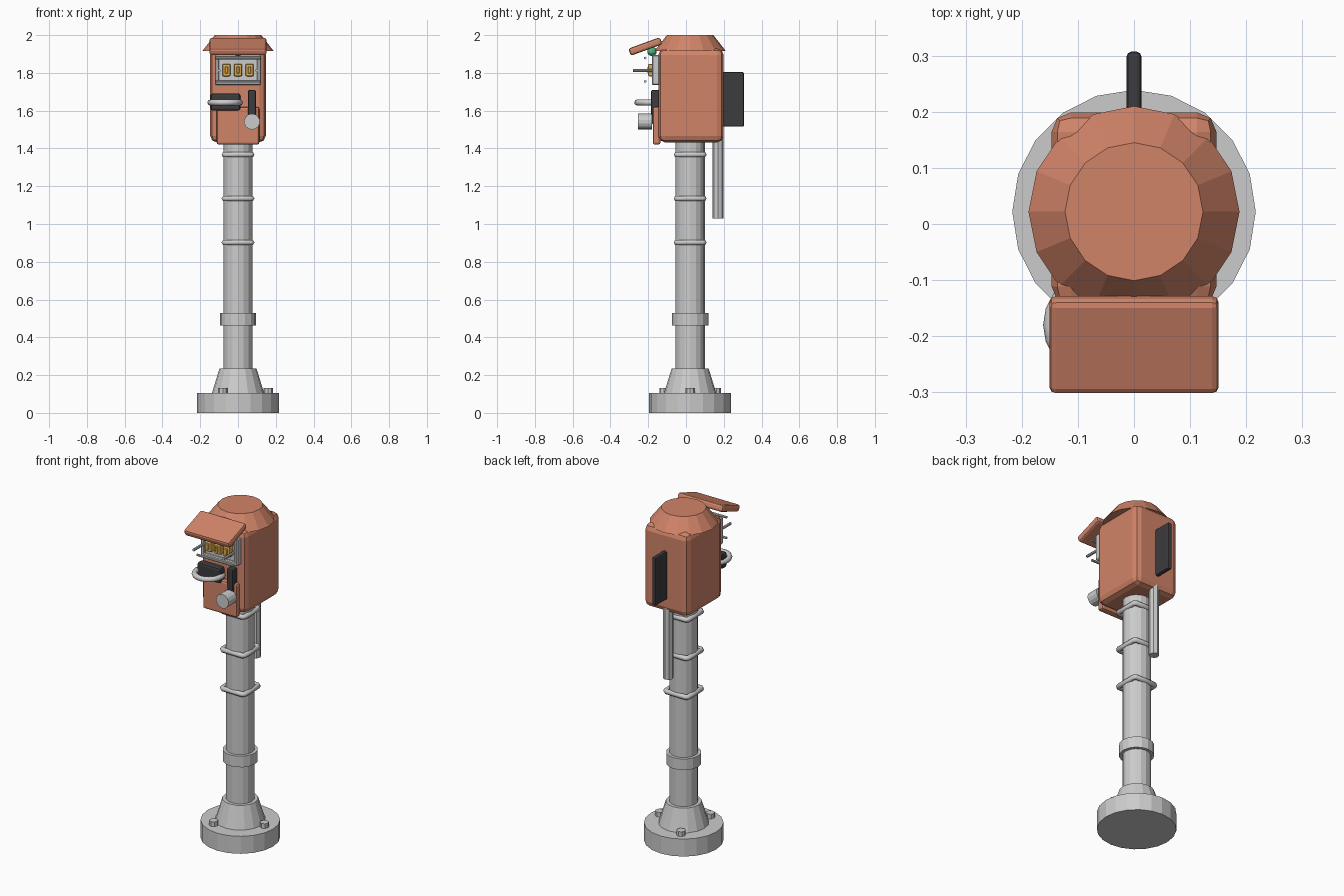
import bpy, math
from math import radians

if "Cube" in bpy.data.objects:
    bpy.data.objects.remove(bpy.data.objects["Cube"])

AX = 0.022  # y of the post axis


def mat(name, rgb):
    m = bpy.data.materials.new(name)
    m.diffuse_color = (*rgb, 1)
    m.use_nodes = True
    m.node_tree.nodes["Principled BSDF"].inputs["Base Color"].default_value = m.diffuse_color
    return m


ORANGE = mat("orange_paint", (0.64, 0.23, 0.14))
BLACK = mat("black_plastic", (0.045, 0.045, 0.05))
YELLOW = mat("yellow_window", (0.72, 0.42, 0.08))
GREEN = mat("green_lamp", (0.08, 0.45, 0.22))


def finish(name, m=None):
    o = bpy.context.object
    o.name = name
    if m:
        o.data.materials.append(m)
    return o


def box(name, x, y, z, m=None, bevel=0.0, segs=2, tilt=0.0):
    """Box from (min, max) ranges, optionally bevelled and tilted about x."""
    r = (x, y, z)
    bpy.ops.mesh.primitive_cube_add(size=1, location=[sum(a) / 2 for a in r])
    o = finish(name, m)
    o.scale = [a[1] - a[0] for a in r]
    bpy.ops.object.transform_apply(location=False, rotation=False, scale=True)
    o.rotation_euler.x = radians(tilt)
    if bevel:
        b = o.modifiers.new("bevel", 'BEVEL')
        b.width, b.segments = bevel, segs
    return o


def cone(name, r1, r2, z0, z1, n, x=0, y=AX, m=None):
    bpy.ops.mesh.primitive_cone_add(vertices=n, radius1=r1, radius2=r2, depth=z1 - z0,
                                    location=(x, y, (z0 + z1) / 2))
    return finish(name, m)


def rod(name, r, centre, length, axis, n=8, m=None):
    rot = (radians(90), 0, 0) if axis == 'Y' else (0, radians(90), 0)
    bpy.ops.mesh.primitive_cylinder_add(vertices=n, radius=r, depth=length,
                                        location=centre, rotation=rot)
    return finish(name, m)


# Base, post and collar
cone("base_disc", 0.217, 0.217, 0, 0.105, 20)
cone("base_flare", 0.138, 0.098, 0.105, 0.235, 16)
cone("post", 0.078, 0.078, 0.2, 1.46, 16)
cone("post_collar", 0.096, 0.096, 0.463, 0.53, 16)
for i in range(3):
    a = radians(120 * i)
    cone(f"base_bolt_{i}", 0.025, 0.025, 0.1, 0.133, 8,
         0.16 * math.cos(a), AX + 0.16 * math.sin(a))

# Square straps round the post
for i, z in enumerate((0.902, 1.135, 1.367)):
    c = bpy.data.curves.new("strap", 'CURVE')
    c.dimensions = '3D'
    c.bevel_depth, c.bevel_resolution = 0.015, 1
    s = c.splines.new('POLY')
    a, b = 0.073, 0.064
    pts = [(a, b), (b, a), (-b, a), (-a, b), (-a, -b), (-b, -a), (b, -a), (a, -b)]
    s.points.add(len(pts) - 1)
    for p, (px, py) in zip(s.points, pts):
        p.co = (px, py + AX, z, 1)
    s.use_cyclic_u = True
    o = bpy.data.objects.new(f"post_strap_{i}", c)
    bpy.context.collection.objects.link(o)
    bpy.ops.object.select_all(action='DESELECT')
    o.select_set(True)
    bpy.context.view_layer.objects.active = o
    bpy.ops.object.convert(target='MESH')

# Cabinet, domed lid, rear conduit and rear fin
box("cabinet", (-0.147, 0.147), (-0.146, 0.199), (1.432, 1.93), ORANGE, 0.035)
cone("lid", 0.188, 0.123, 1.917, 2.0, 16, m=ORANGE)
cone("rear_conduit", 0.029, 0.029, 1.03, 1.52, 8, 0, 0.169)
box("rear_fin", (-0.013, 0.013), (0.18, 0.307), (1.515, 1.805), BLACK, 0.008)

# Tilted hood and lamp beneath it
box("hood", (-0.151, 0.151), (-0.304, -0.126), (1.92, 1.96), ORANGE, 0.012, 2, 20)
bpy.ops.mesh.primitive_uv_sphere_add(segments=12, ring_count=8, radius=0.025,
                                     location=(0, -0.18, 1.914))
finish("lamp", GREEN)

# Display: back plate, raised frame, three windows, guard bars
box("display_plate", (-0.11, 0.11), (-0.168, -0.14), (1.745, 1.885))
for s in (-1, 1):
    xs = sorted((s * 0.1, s * 0.122))
    box(f"display_side_{s}", xs, (-0.18, -0.14), (1.735, 1.895), bevel=0.005, segs=1)
    zs = sorted((1.815 + s * 0.06, 1.815 + s * 0.08))
    box(f"display_rail_{s}", (-0.118, 0.118), (-0.18, -0.14), zs, bevel=0.005, segs=1)
    rod(f"guard_bar_{s}", 0.007, (0, -0.216, 1.817 + s * 0.062), 0.24, 'X')
    rod(f"guard_pin_{s}", 0.008, (s * 0.1, -0.22, 1.813), 0.12, 'Y')
for i in (-1, 0, 1):
    x = i * 0.061
    box(f"window_{i}", (x - 0.022, x + 0.022), (-0.2, -0.16), (1.782, 1.848), YELLOW, 0.008)
    box(f"window_inset_{i}", (x - 0.008, x + 0.008), (-0.204, -0.19), (1.797, 1.833), YELLOW, 0.003, 1)

# Lower cover, ring holder, lever with knob
box("lower_cover", (-0.113, 0.113), (-0.176, -0.135), (1.42, 1.62), ORANGE, 0.012)
box("ring_block", (-0.145, 0.012), (-0.186, -0.135), (1.6, 1.692), BLACK, 0.012)
bpy.ops.mesh.primitive_torus_add(major_segments=20, minor_segments=8, major_radius=0.078,
                                 minor_radius=0.016, location=(-0.068, -0.18, 1.643))
finish("holder_ring")
bpy.ops.object.shade_smooth_by_angle(angle=radians(50))
box("lever", (0.053, 0.096), (-0.186, -0.135), (1.53, 1.71), BLACK, 0.01)
rod("lever_knob", 0.042, (0.074, -0.217, 1.542), 0.076, 'Y', 14)
